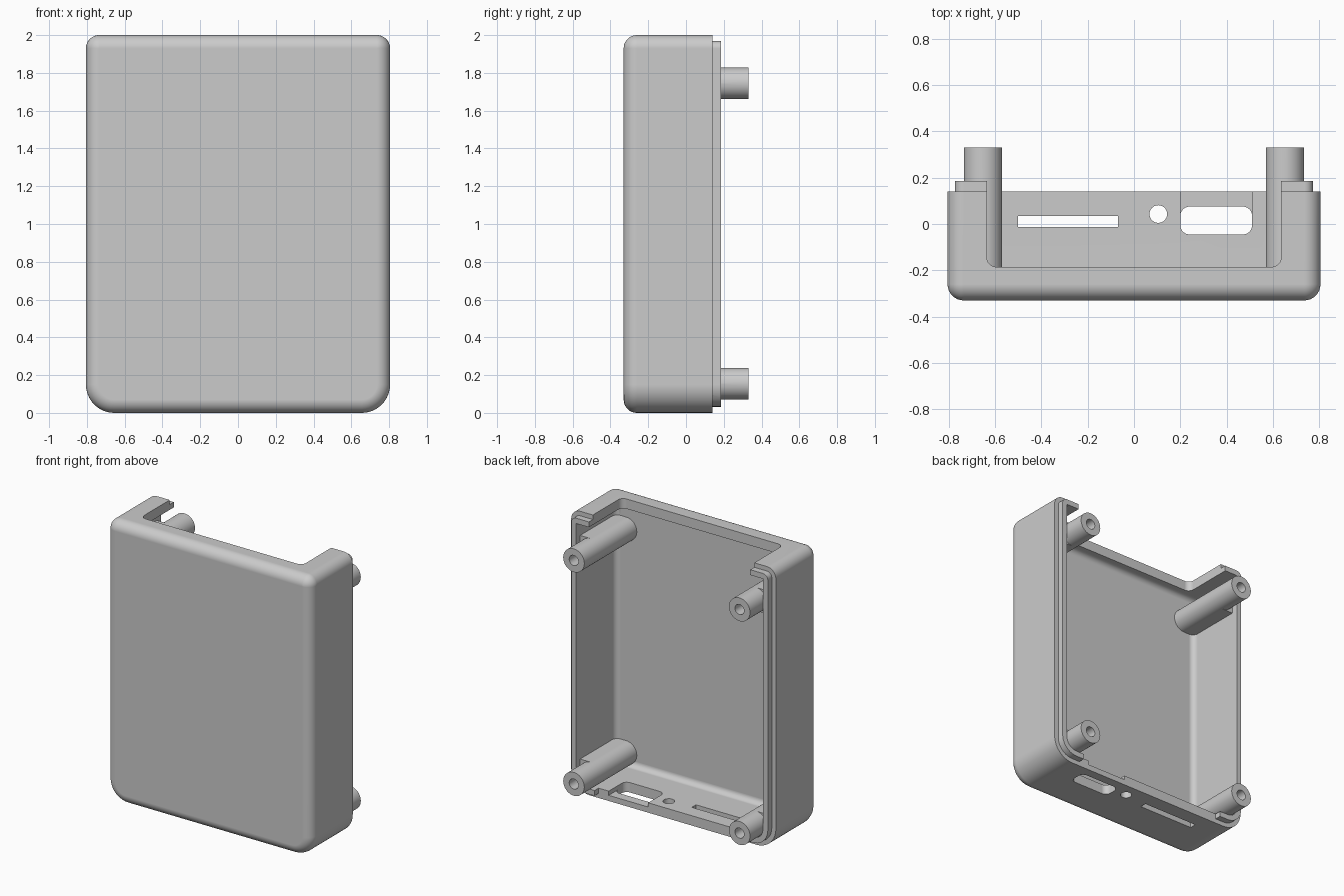
import bpy, bmesh, math

cube = bpy.data.objects.get("Cube")
if cube:
    bpy.data.objects.remove(cube, do_unlink=True)

grey = bpy.data.materials.new("plain grey plastic")
grey.use_nodes = True
colour = (0.6, 0.6, 0.6, 1)
grey.diffuse_color = colour
grey.node_tree.nodes["Principled BSDF"].inputs["Base Color"].default_value = colour

SEGS = 10


def ring(u0, u1, v0, v1, r_low, r_high):
    """Rounded rectangle with separate radii for the low and high corners."""
    corners = [(u1 - r_high, v1 - r_high, r_high, 0), (u0 + r_high, v1 - r_high, r_high, 1),
               (u0 + r_low, v0 + r_low, r_low, 2), (u1 - r_low, v0 + r_low, r_low, 3)]
    return [(cu + r * math.cos(a), cv + r * math.sin(a))
            for cu, cv, r, k in corners
            for a in [(k + i / SEGS) * math.pi / 2 for i in range(SEGS + 1)]]


def loft(name, layers, axis="y"):
    """Skin a list of (ring, depth) into a closed solid along y or z."""
    bm = bmesh.new()
    rows = [[bm.verts.new((u, d, v) if axis == "y" else (u, v, d)) for u, v in pts]
            for pts, d in layers]
    count = len(rows[0])
    for a, b in zip(rows, rows[1:]):
        for i in range(count):
            j = (i + 1) % count
            bm.faces.new((a[i], a[j], b[j], b[i]))
    bm.faces.new(rows[0])
    bm.faces.new(rows[-1])
    bmesh.ops.remove_doubles(bm, verts=bm.verts, dist=1e-5)
    bmesh.ops.recalc_face_normals(bm, faces=bm.faces)
    mesh = bpy.data.meshes.new(name)
    bm.to_mesh(mesh)
    bm.free()
    mesh.materials.append(grey)
    obj = bpy.data.objects.new(name, mesh)
    bpy.context.collection.objects.link(obj)
    return obj


def prism(name, u, v, depth, axis, r_low=0, r_high=0):
    pts = ring(*u, *v, r_low, r_high)
    return loft(name, [(pts, depth[0]), (pts, depth[1])], axis)


def combine(target, tool, operation):
    mod = target.modifiers.new(tool.name, "BOOLEAN")
    mod.operation, mod.solver, mod.object = operation, "EXACT", tool
    bpy.ops.object.select_all(action="DESELECT")
    bpy.context.view_layer.objects.active = target
    target.select_set(True)
    bpy.ops.object.modifier_apply(modifier=mod.name)
    bpy.data.objects.remove(tool, do_unlink=True)


# Shell: filleted outside, stepped rim, then down the inside to the floor
FRONT, RIM, LIP, FLOOR = -0.33, 0.14, 0.185, -0.26
FILLET, COVE, WALL = 0.07, 0.04, 0.07


def outline(inset):
    return ring(-0.805 + inset, 0.805 - inset, inset, 2 - inset,
                max(0.15 - inset, 0), max(0.07 - inset, 0))


layers = []
for i in range(9):
    a = i / 8 * math.pi / 2
    layers.append((outline(FILLET * (1 - math.sin(a))), FRONT + FILLET * (1 - math.cos(a))))
layers += [(outline(0), RIM), (outline(0.032), RIM), (outline(0.032), LIP), (outline(WALL), LIP)]
for i in range(7):
    a = i / 6 * math.pi / 2
    layers.append((outline(WALL + COVE * (1 - math.cos(a))), FLOOR + COVE * (1 - math.sin(a))))
shell = loft("enclosure_shell", layers)

# Wide notch in the top wall, and the gap in the bottom lip
combine(shell, prism("top_notch", (-0.635, 0.635), (-0.185, 0.4), (1.85, 2.1), "z", 0.04), "DIFFERENCE")
combine(shell, prism("lip_gap", (-0.59, 0.59), (RIM, 0.4), (-0.1, 0.2), "z"), "DIFFERENCE")

# Port openings through the bottom wall, with a shallow pocket inside
combine(shell, prism("port_pocket", (0.2, 0.51), (-0.045, 0.3), (0.04, 0.12), "z", 0.04), "DIFFERENCE")
combine(shell, prism("wide_port", (0.2, 0.51), (-0.045, 0.075), (-0.1, 0.12), "z", 0.04, 0.04), "DIFFERENCE")
combine(shell, prism("round_port", (0.067, 0.143), (0.005, 0.081), (-0.1, 0.12), "z", 0.038, 0.038), "DIFFERENCE")
combine(shell, prism("card_slot", (-0.5, -0.07), (-0.012, 0.035), (-0.1, 0.12), "z"), "DIFFERENCE")

# Four screw posts, each tied to the side wall by a web
R, HOLE = 0.083, 0.036
for side in (-1, 1):
    for z in (0.155, 1.745):
        x = side * 0.652
        web_x = sorted((x, side * 0.76))
        combine(shell, prism("post_web", web_x, (z - R, z + R), (-0.29, RIM), "y"), "UNION")
        combine(shell, prism("screw_post", (x - R, x + R), (z - R, z + R), (-0.29, 0.33), "y", R, R), "UNION")
        combine(shell, prism("screw_hole", (x - HOLE, x + HOLE), (z - HOLE, z + HOLE),
                             (-0.15, 0.4), "y", HOLE, HOLE), "DIFFERENCE")

# Smooth fillets, crisp edges
bpy.context.view_layer.objects.active = shell
shell.select_set(True)
bpy.ops.object.shade_smooth_by_angle(angle=math.radians(30))
weighted = shell.modifiers.new("weighted_normals", "WEIGHTED_NORMAL")
weighted.keep_sharp = True
